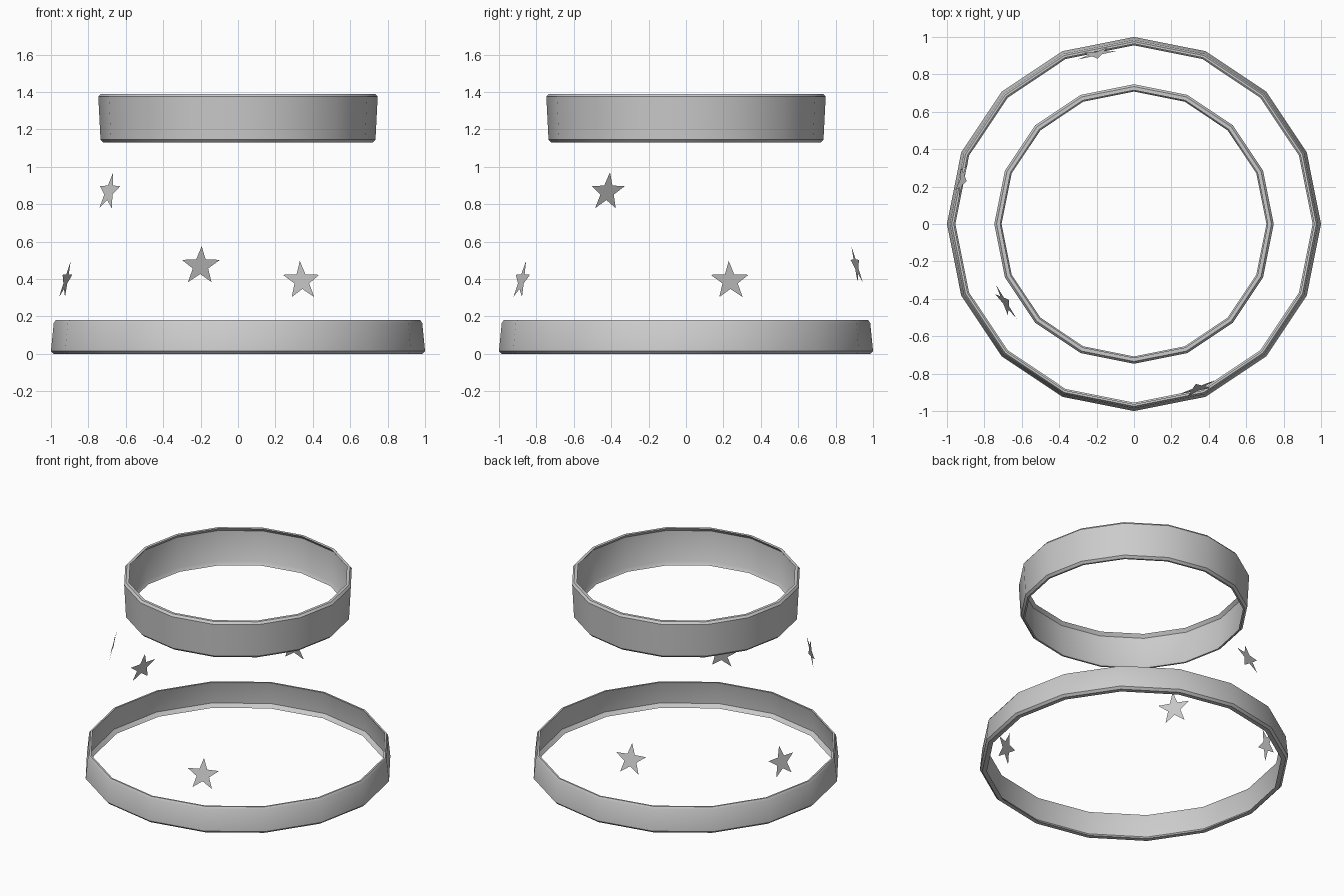
import bpy, bmesh, math
from mathutils import Matrix, Vector

cube = bpy.data.objects.get("Cube")
if cube:
    bpy.data.objects.remove(cube, do_unlink=True)

grey = bpy.data.materials.new("plain_grey")
grey.use_nodes = True
grey.diffuse_color = (0.6, 0.6, 0.6, 1)
grey.node_tree.nodes["Principled BSDF"].inputs["Base Color"].default_value = (0.6, 0.6, 0.6, 1)


def finish(name, bm, smooth=False):
    mesh = bpy.data.meshes.new(name)
    bm.to_mesh(mesh)
    bm.free()
    mesh.materials.append(grey)
    obj = bpy.data.objects.new(name, mesh)
    bpy.context.collection.objects.link(obj)
    if smooth:
        bpy.ops.object.select_all(action="DESELECT")
        obj.select_set(True)
        bpy.context.view_layer.objects.active = obj
        bpy.ops.object.shade_smooth_by_angle(angle=math.radians(30))


def ring(name, profile, sides=16):
    """Sweep a closed (radius, height) profile around the z axis."""
    bm = bmesh.new()
    loops = []
    for i in range(sides):
        a = math.tau * i / sides
        loops.append([bm.verts.new((r * math.cos(a), r * math.sin(a), z)) for r, z in profile])
    n = len(profile)
    for i in range(sides):
        here, after = loops[i], loops[(i + 1) % sides]
        for j in range(n):
            k = (j + 1) % n
            bm.faces.new((here[j], after[j], after[k], here[k]))
    bmesh.ops.recalc_face_normals(bm, faces=bm.faces)
    finish(name, bm, True)


def star(name, centre, radius=0.11, tilt=14):
    """Flat star facing away from the axis, its top leaning inward."""
    x, y, z = centre
    bm = bmesh.new()
    verts = []
    for i in range(10):
        a = math.pi / 2 + math.pi * i / 5
        r = radius if i % 2 == 0 else radius * 0.4
        verts.append(bm.verts.new((r * math.cos(a), 0, r * math.sin(a))))
    face = bm.faces.new(verts)
    face.normal_update()
    if face.normal.y > 0:
        face.normal_flip()
    turn = Matrix.Rotation(math.atan2(y, x) + math.pi / 2, 4, "Z")
    lean = Matrix.Rotation(math.radians(-tilt), 4, "X")
    bm.transform(Matrix.Translation(Vector(centre)) @ turn @ lean)
    finish(name, bm)


# Thin chamfered bands
ring("lower_ring", [(0.985, 0), (1.0, 0.015), (0.985, 0.165), (0.975, 0.18),
                    (0.963, 0.18), (0.968, 0.165), (0.977, 0.025), (0.955, 0)])
ring("upper_ring", [(0.72, 1.13), (0.735, 1.145), (0.747, 1.375), (0.735, 1.39),
                    (0.715, 1.39), (0.733, 1.367), (0.722, 1.155), (0.708, 1.13)])

# Floating stars
star("front_star", (0.34, -0.88, 0.39))
star("back_star", (-0.2, 0.91, 0.47))
star("right_star", (-0.92, 0.235, 0.39))
star("upper_star", (-0.69, -0.42, 0.865))
